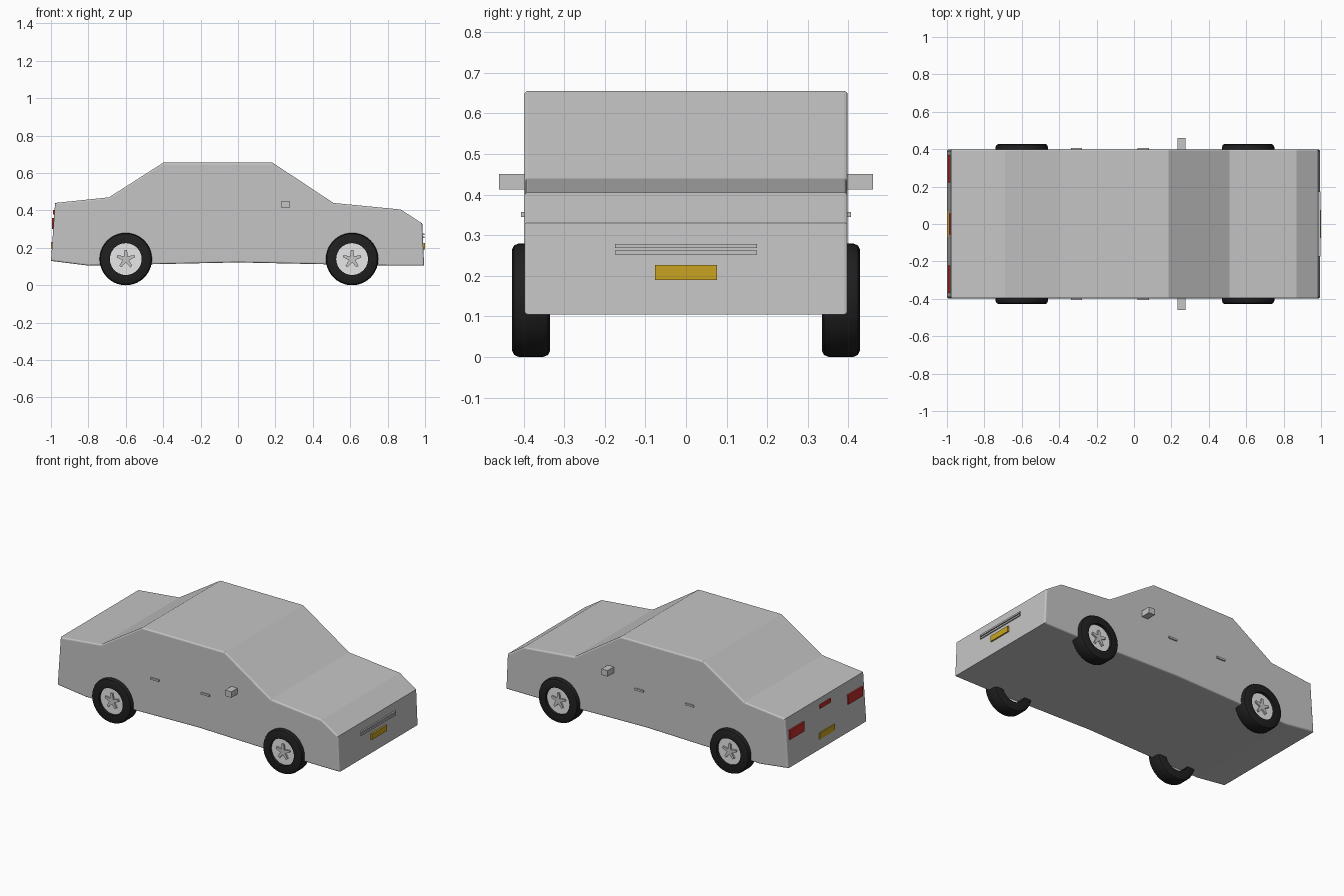
import bpy, bmesh, math
from mathutils import Matrix, Vector

if "Cube" in bpy.data.objects:
    bpy.data.objects.remove(bpy.data.objects["Cube"])


def material(name, colour):
    m = bpy.data.materials.new(name)
    m.use_nodes = True
    m.diffuse_color = (*colour, 1)
    m.node_tree.nodes["Principled BSDF"].inputs["Base Color"].default_value = (*colour, 1)
    return m


PAINT = material("silver_paint", (0.56, 0.56, 0.56))
RUBBER = material("black_rubber", (0.014, 0.014, 0.014))
WHEEL = material("pale_wheel", (0.9, 0.9, 0.9))
YELLOW = material("plate_yellow", (0.58, 0.37, 0.015))
RED = material("lamp_red", (0.55, 0.025, 0.025))


def finish(name, bm, mat, smooth=False):
    bmesh.ops.recalc_face_normals(bm, faces=bm.faces[:])
    mesh = bpy.data.meshes.new(name)
    bm.to_mesh(mesh)
    bm.free()
    mesh.materials.append(mat)
    ob = bpy.data.objects.new(name, mesh)
    bpy.context.collection.objects.link(ob)
    if smooth:
        bpy.ops.object.select_all(action="DESELECT")
        ob.select_set(True)
        bpy.context.view_layer.objects.active = ob
        bpy.ops.object.shade_smooth_by_angle(angle=math.radians(35))
    return ob


def box(name, xs, ys, zs, mat):
    spans = (xs, ys, zs)
    centre = Vector([(a + b) / 2 for a, b in spans])
    size = [abs(b - a) for a, b in spans]
    bm = bmesh.new()
    bmesh.ops.create_cube(bm, size=1, matrix=Matrix.Translation(centre) @ Matrix.Diagonal((*size, 1)))
    return finish(name, bm, mat)


def extrude_profile(bm, points, y0, y1):
    face = bm.faces.new([bm.verts.new((x, y0, z)) for x, z in points])
    ext = bmesh.ops.extrude_face_region(bm, geom=[face])["geom"]
    moved = [v for v in ext if isinstance(v, bmesh.types.BMVert)]
    bmesh.ops.translate(bm, verts=moved, vec=(0, y1 - y0, 0))


# Saloon body: side outline pulled across the width, side rims softened
HALF = 0.398
outline = [(-1, 0.13), (-0.978, 0.44), (-0.69, 0.47), (-0.4, 0.655), (0.185, 0.655),
           (0.51, 0.44), (0.87, 0.405), (0.985, 0.33), (0.995, 0.105), (0.8, 0.105),
           (0, 0.122), (-0.8, 0.105)]
bm = bmesh.new()
extrude_profile(bm, outline, -HALF, HALF)
rims = [e for e in bm.edges if abs(e.verts[0].co.y - e.verts[1].co.y) < 0.01]
bmesh.ops.bevel(bm, geom=rims, offset=0.009, segments=3, profile=0.5, affect="EDGES")
finish("body", bm, PAINT)

# Tyre cross-section as (radius, distance from centre line)
tyre_section = [(0.085, 0.335), (0.125, 0.335), (0.135, 0.34), (0.14, 0.352),
                (0.14, 0.411), (0.135, 0.423), (0.125, 0.428), (0.085, 0.428)]


def wheel(label, x, side):
    hub = Vector((x, 0, 0.14))
    # Tyre
    bm = bmesh.new()
    verts = [bm.verts.new((x, side * y, hub.z + r)) for r, y in tyre_section]
    loop = [bm.edges.new((a, b)) for a, b in zip(verts, verts[1:] + verts[:1])]
    bmesh.ops.spin(bm, geom=verts + loop, cent=hub, axis=(0, 1, 0), angle=math.tau,
                   steps=40, use_merge=True)
    bmesh.ops.remove_doubles(bm, verts=bm.verts[:], dist=0.0001)
    finish(label + "_tyre", bm, RUBBER, True)

    # Wheel dish
    bm = bmesh.new()
    place = Matrix.Translation((x, side * 0.403, hub.z)) @ Matrix.Rotation(math.pi / 2, 4, "X")
    bmesh.ops.create_cone(bm, cap_ends=True, segments=40, radius1=0.086, radius2=0.086,
                          depth=0.014, matrix=place)
    finish(label + "_dish", bm, WHEEL, True)

    # Five-armed hub star
    star = []
    for i in range(5):
        a = math.tau * i / 5
        for offset, r in ((-0.13, 0.05), (0.13, 0.05), (math.pi / 5, 0.018)):
            star.append((x + r * math.sin(a + offset), hub.z + r * math.cos(a + offset)))
    bm = bmesh.new()
    extrude_profile(bm, star, side * 0.408, side * 0.42)
    finish(label + "_spokes", bm, PAINT)


for side, word in ((1, "far"), (-1, "near")):
    wheel("front_" + word, 0.61, side)
    wheel("rear_" + word, -0.6, side)

    # Door mirrors and handles
    box(word + "_mirror", (0.232, 0.275), (side * 0.39, side * 0.46), (0.412, 0.45), PAINT)
    for door, x in (("front", 0.05), ("rear", -0.307)):
        box(f"{word}_{door}_handle", (x - 0.03, x + 0.03), (side * 0.39, side * 0.406),
            (0.345, 0.357), PAINT)

    # Tail lamps
    box(word + "_tail_lamp", (-0.994, -0.97), (side * 0.222, side * 0.368), (0.3, 0.36), RED)

# Centre brake lamp
box("brake_lamp", (-0.988, -0.965), (-0.055, 0.055), (0.378, 0.402), RED)

# Grille bars
for i, z in enumerate((0.252, 0.268)):
    box(f"grille_bar_{i}", (0.98, 0.996), (-0.175, 0.175), (z, z + 0.01), PAINT)

# Number plates
box("front_plate", (0.985, 1.0), (-0.076, 0.076), (0.19, 0.226), YELLOW)
box("rear_plate", (-1.0, -0.985), (-0.076, 0.076), (0.193, 0.232), YELLOW)
